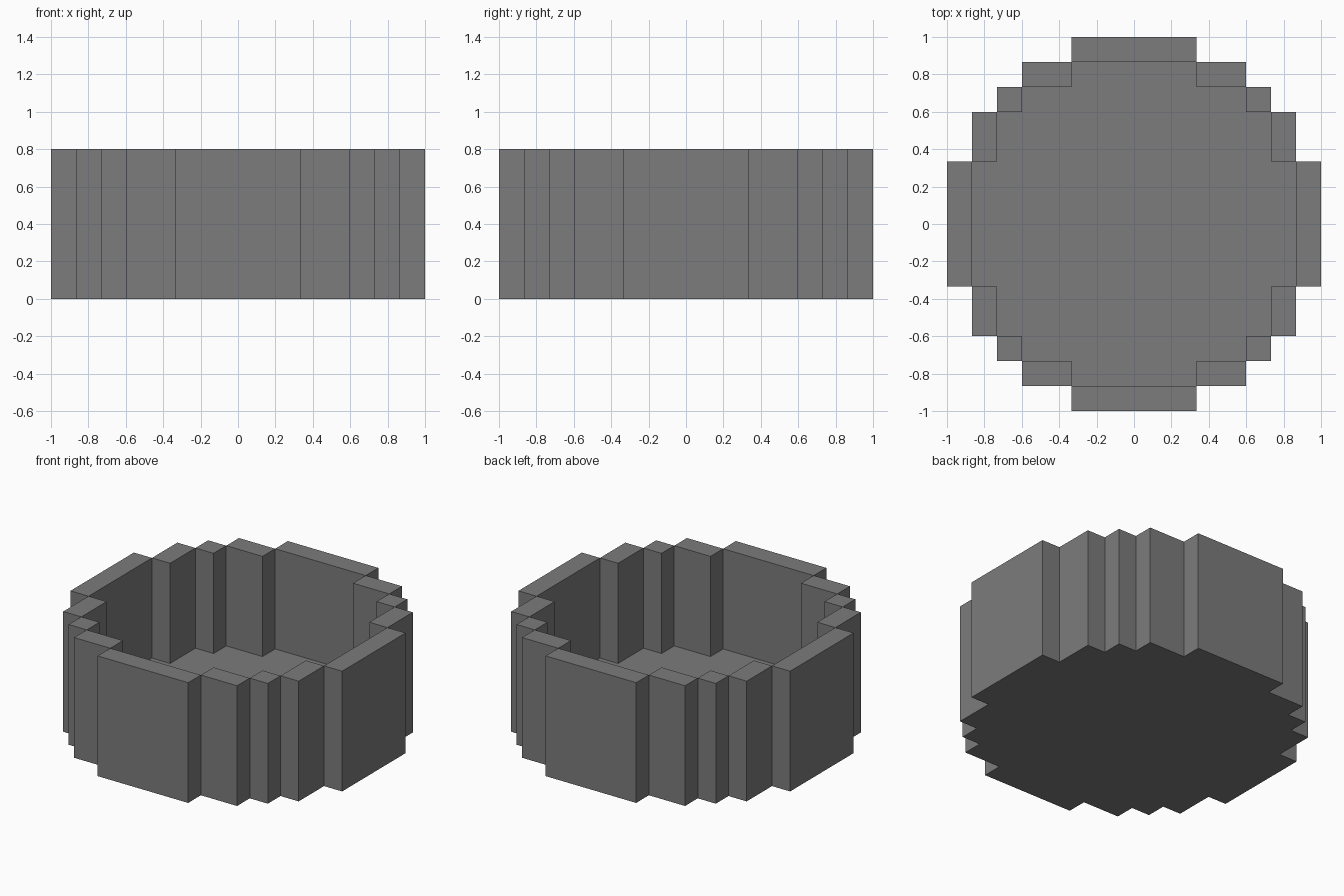
import bpy
import bmesh

cube = bpy.data.objects.get("Cube")
if cube:
    bpy.data.objects.remove(cube, do_unlink=True)

UNIT = 2 / 15          # one block of the stepped outline
HEIGHT = 6 * UNIT      # full wall height
FLOOR = UNIT           # floor thickness

# One quarter of each stepped outline, in blocks, counter-clockwise
OUTER = [(7.5, 2.5), (6.5, 2.5), (6.5, 4.5), (5.5, 4.5), (5.5, 5.5),
         (4.5, 5.5), (4.5, 6.5), (2.5, 6.5), (2.5, 7.5)]
INNER = [(6.5, 2.5), (5.5, 2.5), (5.5, 4.5), (4.5, 4.5), (4.5, 5.5),
         (2.5, 5.5), (2.5, 6.5)]
# Wall blocks of one quarter: x0, y0, x1, y1
BLOCKS = [(6.5, -2.5, 7.5, 2.5), (5.5, 2.5, 6.5, 4.5),
          (4.5, 4.5, 5.5, 5.5), (2.5, 5.5, 4.5, 6.5)]


def turn(points, quarters):
    for _ in range(quarters):
        points = [(-y, x) for x, y in points]
    return points


def full_loop(quarter):
    return [p for q in range(4) for p in turn(quarter, q)]


def add_face(bm, points):
    bm.faces.new([bm.verts.new((x * UNIT, y * UNIT, z)) for x, y, z in points])


def add_cap(bm, loop, z):
    add_face(bm, [(x, y, z) for x, y in loop])


def add_walls(bm, loop, low, high):
    for (ax, ay), (bx, by) in zip(loop, loop[1:] + loop[:1]):
        add_face(bm, [(ax, ay, low), (bx, by, low), (bx, by, high), (ax, ay, high)])


bm = bmesh.new()
outer, inner = full_loop(OUTER), full_loop(INNER)

# Outside wall and underside
add_walls(bm, outer, 0, HEIGHT)
add_cap(bm, outer[::-1], 0)

# Inside wall and floor
add_walls(bm, inner[::-1], FLOOR, HEIGHT)
add_cap(bm, inner, FLOOR)

# Rim on top of each wall block
for x0, y0, x1, y1 in BLOCKS:
    for q in range(4):
        add_cap(bm, turn([(x0, y0), (x1, y0), (x1, y1), (x0, y1)], q), HEIGHT)

bmesh.ops.remove_doubles(bm, verts=bm.verts, dist=0.001)
mesh = bpy.data.meshes.new("stepped_basin")
bm.to_mesh(mesh)
bm.free()

# Plain grey finish
grey = bpy.data.materials.new("grey")
grey.use_nodes = True
color = (0.2, 0.2, 0.2, 1)
grey.diffuse_color = color
grey.node_tree.nodes["Principled BSDF"].inputs["Base Color"].default_value = color
mesh.materials.append(grey)

basin = bpy.data.objects.new("stepped_basin", mesh)
bpy.context.scene.collection.objects.link(basin)
